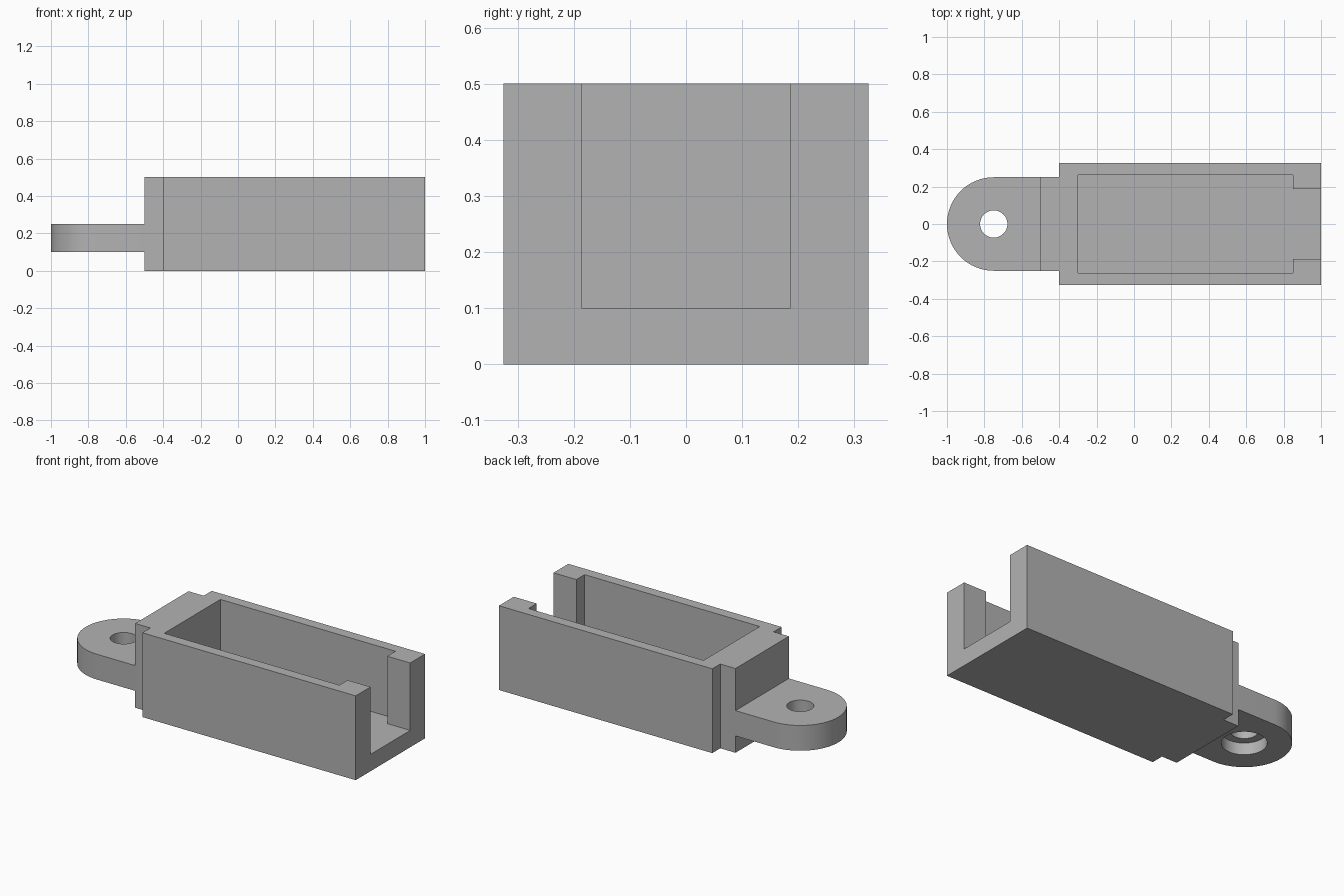
import bpy, bmesh, math

cube = bpy.data.objects.get("Cube")
if cube:
    bpy.data.objects.remove(cube, do_unlink=True)

grey = bpy.data.materials.new("plain grey")
grey.use_nodes = True
colour = (0.45, 0.45, 0.45, 1)
grey.diffuse_color = colour
grey.node_tree.nodes["Principled BSDF"].inputs["Base Color"].default_value = colour


def prism(name, outline, z0, z1):
    """Extrude a closed plan outline between two heights."""
    bm = bmesh.new()
    base = bm.faces.new([bm.verts.new((x, y, z0)) for x, y in outline])
    top = bmesh.ops.extrude_face_region(bm, geom=[base])["geom"]
    verts = [v for v in top if isinstance(v, bmesh.types.BMVert)]
    bmesh.ops.translate(bm, verts=verts, vec=(0, 0, z1 - z0))
    bmesh.ops.recalc_face_normals(bm, faces=bm.faces)
    mesh = bpy.data.meshes.new(name)
    bm.to_mesh(mesh)
    bm.free()
    mesh.materials.append(grey)
    obj = bpy.data.objects.new(name, mesh)
    bpy.context.collection.objects.link(obj)
    return obj


def mirrored(half):
    """Complete a plan outline by mirroring its back half across y = 0."""
    return half + [(x, -y) for x, y in reversed(half)]


def arc(cx, r, start, end, n):
    step = (end - start) / n
    return [(cx + r * math.cos(start + step * i), r * math.sin(start + step * i))
            for i in range(n + 1)]


def cut(target, cutter):
    mod = target.modifiers.new(cutter.name, "BOOLEAN")
    mod.operation = "DIFFERENCE"
    mod.solver = "EXACT"
    mod.object = cutter
    bpy.context.view_layer.objects.active = target
    bpy.ops.object.modifier_apply(modifier=mod.name)
    bpy.data.objects.remove(cutter, do_unlink=True)


# Open-topped tray with a narrower block at its closed end
tray = prism("tray", mirrored([(-0.5, 0.25), (-0.4, 0.25), (-0.4, 0.325), (1, 0.325)]), 0, 0.5)
cavity = mirrored([(-0.3, 0.263), (0.85, 0.263), (0.85, 0.186), (1.1, 0.186)])
cut(tray, prism("cavity_cutter", cavity, 0.1, 0.6))

# Rounded mounting tab with a counterbored hole
tab_x = -0.75
tab = prism("mounting_tab",
            [(-0.5, 0.25)] + arc(tab_x, 0.25, math.pi / 2, 1.5 * math.pi, 32) + [(-0.5, -0.25)],
            0.1, 0.25)
for name, radius, z0, z1 in (("hole_cutter", 0.073, 0, 0.4), ("counterbore_cutter", 0.12, 0, 0.17)):
    cut(tab, prism(name, arc(tab_x, radius, 0, 2 * math.pi, 48)[:-1], z0, z1))

bpy.ops.object.select_all(action="DESELECT")
tab.select_set(True)
bpy.context.view_layer.objects.active = tab
bpy.ops.object.shade_smooth_by_angle(angle=math.radians(30))
